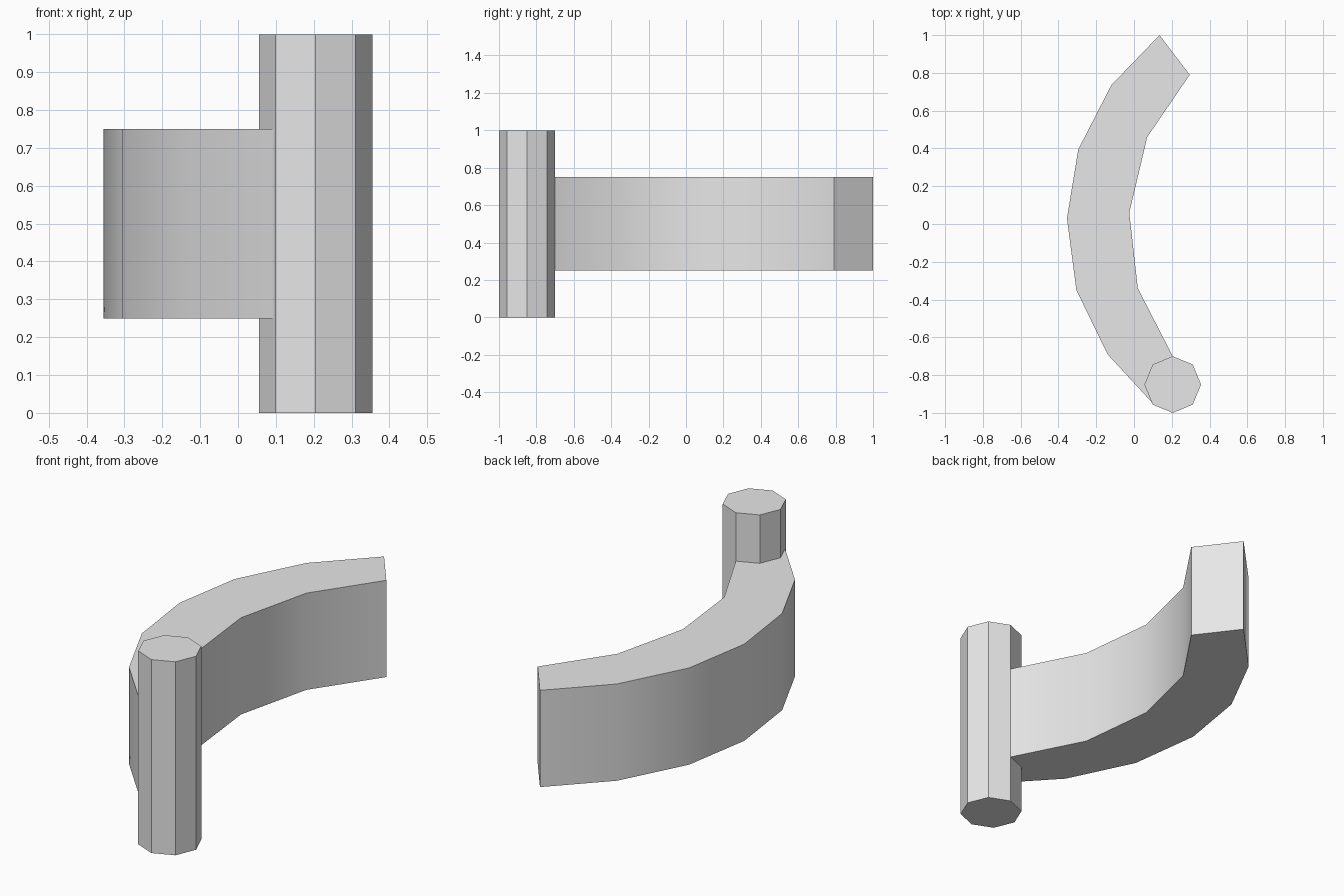
import bpy
import bmesh
import math

cube = bpy.data.objects.get("Cube")
if cube:
    bpy.data.objects.remove(cube, do_unlink=True)

# Single plain grey for every part
grey = bpy.data.materials.new("light_grey")
grey.use_nodes = True
grey.diffuse_color = (0.8, 0.8, 0.8, 1)
grey.node_tree.nodes["Principled BSDF"].inputs["Base Color"].default_value = (0.8, 0.8, 0.8, 1)


def extruded(name, outline, bottom, top):
    """Upright prism from a plan outline, smoothed only over shallow bends."""
    bm = bmesh.new()
    face = bm.faces.new([bm.verts.new((x, y, bottom)) for x, y in outline])
    result = bmesh.ops.extrude_face_region(bm, geom=[face])
    raised = [g for g in result["geom"] if isinstance(g, bmesh.types.BMVert)]
    bmesh.ops.translate(bm, verts=raised, vec=(0, 0, top - bottom))
    bmesh.ops.recalc_face_normals(bm, faces=bm.faces)
    mesh = bpy.data.meshes.new(name)
    bm.to_mesh(mesh)
    bm.free()
    mesh.materials.append(grey)
    obj = bpy.data.objects.new(name, mesh)
    bpy.context.collection.objects.link(obj)
    bpy.ops.object.select_all(action="DESELECT")
    obj.select_set(True)
    bpy.context.view_layer.objects.active = obj
    bpy.ops.object.shade_smooth_by_angle(angle=math.radians(30))
    return obj


# Curved arm: outer bend, then inner bend back to the free end
outer = [(0.135, 1.0), (-0.12, 0.735), (-0.295, 0.395), (-0.355, 0.03),
         (-0.305, -0.35), (-0.14, -0.69), (0.10, -0.95)]
inner = [(0.205, -0.70), (0.02, -0.34), (-0.025, 0.06), (0.07, 0.46), (0.295, 0.79)]
extruded("curved_arm", outer + inner, 0.25, 0.75)

# Eight-sided upright post at the front end of the arm
steps = [math.tau * i / 8 for i in range(8)]
post = [(0.205 + 0.15 * math.cos(a), -0.85 + 0.15 * math.sin(a)) for a in steps]
extruded("hinge_post", post, 0, 1)
